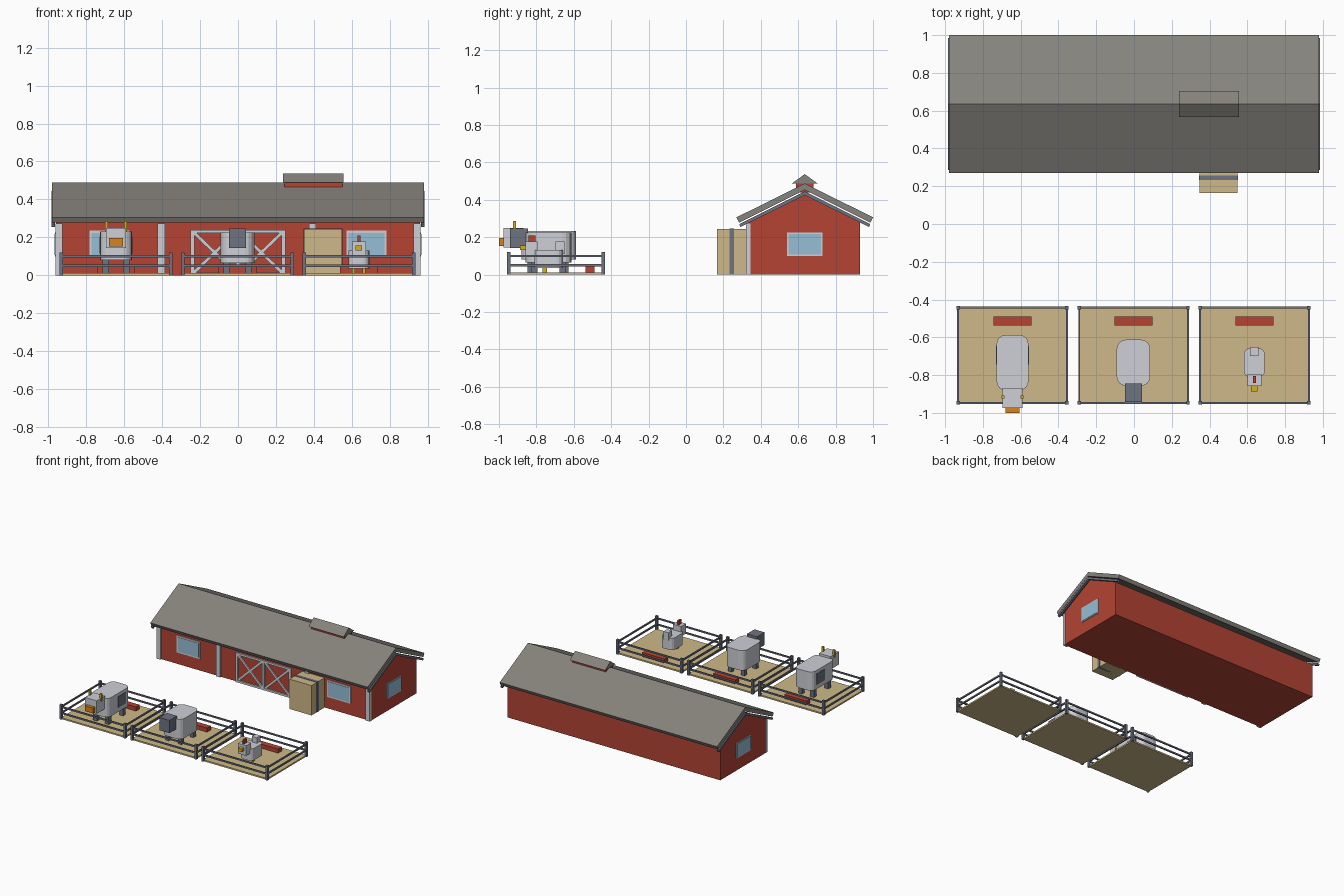
import bpy, bmesh, math
from mathutils import Matrix, Vector

cube = bpy.data.objects.get("Cube")
if cube:
    bpy.data.objects.remove(cube, do_unlink=True)


def material(name, *srgb):
    m = bpy.data.materials.new(name)
    m.use_nodes = True
    col = [(c / 255 / 12.92) if c < 11 else ((c / 255 + 0.055) / 1.055) ** 2.4 for c in srgb] + [1]
    m.diffuse_color = col
    m.node_tree.nodes["Principled BSDF"].inputs["Base Color"].default_value = col
    return m


RED = material("barn red", 180, 68, 52)
WHITE = material("off white", 206, 208, 214)
ROOF = material("roof grey", 134, 131, 124)
STRAW = material("straw", 206, 185, 136)
SLATE = material("slate grey", 110, 115, 128)
GLASS = material("window blue", 150, 190, 214)
ORANGE = material("muzzle orange", 214, 132, 34)
YELLOW = material("horn yellow", 214, 174, 34)


def finish(name, bm, mat):
    bmesh.ops.recalc_face_normals(bm, faces=bm.faces[:])
    me = bpy.data.meshes.new(name)
    bm.to_mesh(me)
    bm.free()
    me.materials.append(mat)
    ob = bpy.data.objects.new(name, me)
    bpy.context.collection.objects.link(ob)
    return ob


def box(name, mat, x, y, z, corner=0):
    """Box from (min, max) pairs; corner rounds the upright edges."""
    bm = bmesh.new()
    bmesh.ops.create_cube(bm, size=1)
    for v in bm.verts:
        v.co = [(a + b) / 2 + c * (b - a) for c, (a, b) in zip(v.co, (x, y, z))]
    if corner:
        upright = [e for e in bm.edges if abs(e.verts[0].co.z - e.verts[1].co.z) > 1e-4]
        bmesh.ops.bevel(bm, geom=upright, offset=corner, segments=4, profile=0.5, affect='EDGES')
    return finish(name, bm, mat)


def around(c, half):
    return (c - half, c + half)


def prism(name, mat, profile, x0, x1):
    """Side profile (y, z) extruded along x."""
    bm = bmesh.new()
    face = bm.faces.new([bm.verts.new((x0, y, z)) for y, z in profile])
    out = bmesh.ops.extrude_face_region(bm, geom=[face])
    for v in out["geom"]:
        if isinstance(v, bmesh.types.BMVert):
            v.co.x = x1
    return finish(name, bm, mat)


def brace(name, mat, p, q, width, y):
    """Flat bar on the front wall between two (x, z) points."""
    a, b = Vector((p[0], 0, p[1])), Vector((q[0], 0, q[1]))
    d = b - a
    ob = box(name, mat, around(0, d.length / 2), y, around(0, width / 2))
    mid = (a + b) / 2
    ob.data.transform(Matrix.Translation(mid) @ Matrix.Rotation(-math.atan2(d.z, d.x), 4, 'Y'))
    return ob


RIDGE = 0.635
FRONT = 0.335


def chevron(half, top, eave, thick, cut):
    """Gable-shaped strip mirrored about the ridge line."""
    return [(RIDGE - half, eave), (RIDGE, top), (RIDGE + half, eave),
            (RIDGE + half - cut, eave - thick), (RIDGE, top - thick * 1.25),
            (RIDGE - half + cut, eave - thick)]


# Barn shell and roof
prism("barn_walls", RED, [(FRONT, 0), (FRONT, 0.28), (RIDGE, 0.43), (0.93, 0.28), (0.93, 0)], -0.96, 0.96)
prism("main_roof", ROOF, chevron(0.365, 0.488, 0.306, 0.028, 0.014), -0.98, 0.98)
for side, s in (("left", 1), ("right", -1)):
    prism("gable_board_" + side, SLATE, chevron(0.35, 0.445, 0.27, 0.016, 0.006), s * 0.966, s * 0.984)

# Roof vent
box("vent_base", RED, (0.245, 0.55), around(RIDGE, 0.047), (0.44, 0.495))
prism("vent_roof", ROOF, [(0.567, 0.488), (RIDGE, 0.537), (0.703, 0.488)], 0.237, 0.555)

# Front wall posts
for i, x in enumerate((-0.943, -0.405, 0.393, 0.943)):
    box(f"wall_post_{i}", WHITE, around(x, 0.019), (0.322, 0.345), (0, 0.272))

# Windows
for side, s in (("left", 1), ("right", -1)):
    box("front_window_frame_" + side, WHITE, around(s * 0.677, 0.106), (0.329, FRONT), (0.095, 0.235))
    box("front_window_glass_" + side, GLASS, around(s * 0.677, 0.094), (0.326, FRONT), (0.107, 0.223))
    xs = sorted((s * 0.959, s * 0.965))
    box("end_window_frame_" + side, WHITE, xs, around(RIDGE, 0.094), (0.1, 0.225))
    xs = sorted((s * 0.959, s * 0.968))
    box("end_window_glass_" + side, GLASS, xs, around(RIDGE, 0.087), (0.107, 0.218))

# Double door with crossed braces
depth = (0.323, FRONT)
for i, x in enumerate((-0.24, 0, 0.24)):
    box(f"door_stile_{i}", WHITE, around(x, 0.01), depth, (0, 0.24))
for i, z in enumerate((0.008, 0.232)):
    box(f"door_rail_{i}", WHITE, around(0, 0.25), depth, around(z, 0.008))
for s in (-1, 1):
    brace(f"door_brace_up_{s}", WHITE, (s * 0.01, 0.012), (s * 0.235, 0.228), 0.018, (0.325, FRONT))
    brace(f"door_brace_down_{s}", WHITE, (s * 0.01, 0.228), (s * 0.235, 0.012), 0.018, (0.326, FRONT))

# Straw bale and strap
box("straw_bale", STRAW, (0.347, 0.547), (0.165, 0.333), (0, 0.243))
box("bale_strap", SLATE, (0.344, 0.55), (0.232, 0.256), (0, 0.246))

# Three pens with fence and trough
Y0, Y1 = -0.947, -0.443
for n, cx in enumerate((-0.643, -0.002, 0.638)):
    box(f"pen_floor_{n}", STRAW, around(cx, 0.29), (Y0, Y1), (0, 0.012))
    box(f"trough_{n}", RED, around(cx, 0.1), (-0.538, -0.49), (0.01, 0.045))
    for sx in (-1, 1):
        for y in (Y0, Y1):
            box(f"fence_post_{n}", SLATE, around(cx + sx * 0.288, 0.009), around(y, 0.009), (0, 0.12))
    for z in (0.05, 0.1):
        for sx in (-1, 1):
            box(f"fence_side_rail_{n}", SLATE, around(cx + sx * 0.288, 0.005), (Y0, Y1), around(z, 0.006))
        for y in (Y0, Y1):
            box(f"fence_cross_rail_{n}", SLATE, around(cx, 0.288), around(y, 0.005), around(z, 0.006))


def legs(name, mat, cx, dx, ys, half, top):
    for sx in (-1, 1):
        for y in ys:
            box(name, mat, around(cx + sx * dx, half), around(y, half), (0.012, top))


# Cow
cx = -0.643
box("cow_body", WHITE, around(cx, 0.084), (-0.88, -0.588), (0.08, 0.232), 0.045)
box("cow_head", WHITE, around(cx, 0.052), (-0.975, -0.868), (0.145, 0.25))
box("cow_muzzle", ORANGE, around(cx, 0.037), (-1.0, -0.97), (0.152, 0.196))
legs("cow_leg", SLATE, cx, 0.053, (-0.83, -0.645), 0.017, 0.09)
for s in (-1, 1):
    box("cow_horn", YELLOW, around(cx + s * 0.05, 0.008), around(-0.917, 0.008), (0.228, 0.287))
    box("cow_patch", SLATE, around(cx + s * 0.083, 0.004), (-0.745, -0.645), (0.115, 0.205))

# Sheep
cx = -0.003
box("sheep_body", WHITE, around(cx, 0.089), (-0.857, -0.612), (0.065, 0.226), 0.05)
box("sheep_head", SLATE, around(cx, 0.045), (-0.942, -0.845), (0.143, 0.247))
legs("sheep_leg", SLATE, cx, 0.058, (-0.81, -0.66), 0.016, 0.08)

# Hen
cx = 0.637
box("hen_body", WHITE, around(cx, 0.055), (-0.81, -0.658), (0.035, 0.132), 0.032)
box("hen_head", WHITE, around(cx, 0.037), (-0.857, -0.793), (0.095, 0.177))
box("hen_tail", WHITE, around(cx, 0.022), (-0.698, -0.65), (0.11, 0.177))
box("hen_beak", YELLOW, around(cx, 0.018), (-0.887, -0.85), (0.132, 0.156))
box("hen_comb", RED, around(cx, 0.008), (-0.843, -0.805), (0.17, 0.21))
for s in (-1, 1):
    box("hen_leg", YELLOW, around(cx + s * 0.027, 0.008), around(-0.755, 0.012), (0.01, 0.045))
